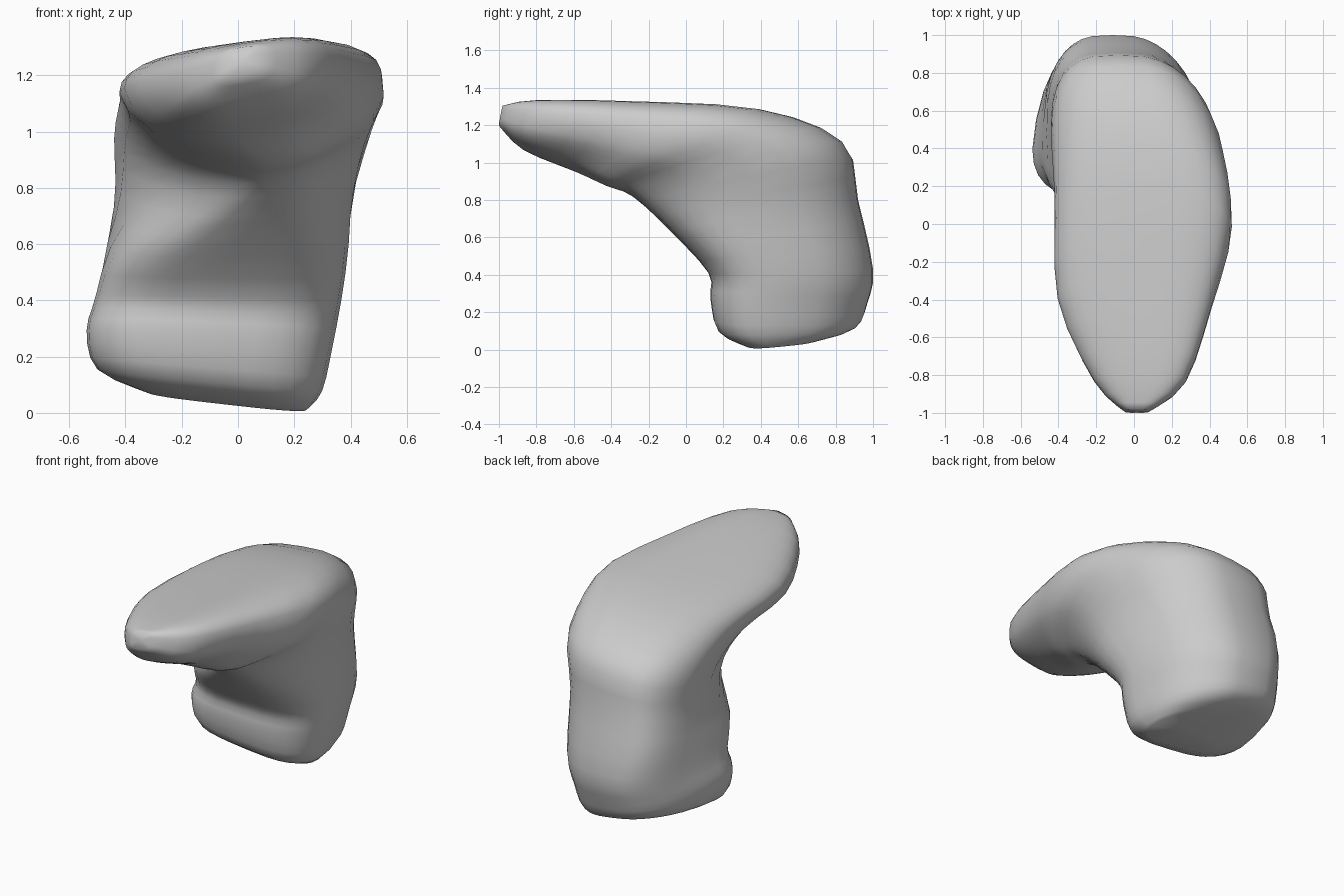
import bpy, bmesh, math

cube = bpy.data.objects.get("Cube")
if cube:
    bpy.data.objects.remove(cube, do_unlink=True)

# One plain stone colour
stone = bpy.data.materials.new("stone grey")
stone.use_nodes = True
grey = (0.6, 0.6, 0.6, 1)
stone.diffuse_color = grey
stone.node_tree.nodes["Principled BSDF"].inputs["Base Color"].default_value = grey

# Key sections from the foot, up the body and out along the overhang:
# inner y, inner z, outer y, outer z, left x, right x
key_sections = [
    (.32, .03, .72, .07, -.34, .25),
    (.17, .11, .91, .13, -.52, .31),
    (.13, .28, .97, .25, -.56, .35),
    (.12, .41, 1, .43, -.52, .38),
    (-.08, .63, .92, .8, -.45, .43),
    (-.29, .83, .84, 1.1, -.46, .53),
    (-.43, .89, .4, 1.27, -.44, .56),
    (-.6, .97, -.3, 1.31, -.42, .43),
    (-.87, 1.08, -.8, 1.32, -.22, .28),
    (-1, 1.2, -.98, 1.3, -.05, .08),
]


def rounded(value):
    """Push a sine or cosine outward so that the outline is a rounded box."""
    return math.copysign(abs(value) ** 0.62, value)


def ramp(value, start, end):
    """Smooth step from zero at the start to one at the end."""
    t = min(max((value - start) / (end - start), 0), 1)
    return t * t * (3 - 2 * t)


def spline(a, b, c, d, t):
    """Smooth curve from b to c, steered by the neighbours a and d."""
    bend = (2 * a - 5 * b + 4 * c - d) * t + (3 * b - 3 * c + d - a) * t * t
    return b + ((c - a) + bend) * t / 2


def blended_sections(keys, steps):
    """Fill in smooth sections between the key sections."""
    padded = [keys[0], *keys, keys[-1]]
    for group in zip(padded, padded[1:], padded[2:], padded[3:]):
        for step in range(steps):
            yield [spline(*values, step / steps) for values in zip(*group)]
    yield keys[-1]


def add_section(bm, section, sides=32):
    inner_y, inner_z, outer_y, outer_z, left, right = section
    width = right - left
    # The overhang narrows to a keel below; the body narrows towards its back
    keel = 0.45 * width * ramp(inner_z, 0.5, 0.85) * ramp(inner_z, 1.2, 0.9)
    hip = 0.18 * width * ramp(inner_z, 0.6, 0.3)
    back = 0.22 * width * ramp(outer_y, 0, 0.8)
    tilt = 0.12 * width * (inner_z - 0.5)
    ring = []
    for i in range(sides):
        angle = math.tau * i / sides
        across = rounded(math.cos(angle))
        out = (1 + rounded(math.sin(angle))) / 2
        under = keel * (1 - out) ** 3
        x_left = left + under + hip * out ** 2
        x_right = right - back * out ** 3 - under / 2
        x = x_left + (x_right - x_left) * (1 + across) / 2
        y = inner_y + (outer_y - inner_y) * out
        z = inner_z + (outer_z - inner_z) * out + tilt * across
        ring.append(bm.verts.new((x, y, z)))
    return ring


# Overhanging boulder, skinned through the sections
bm = bmesh.new()
rings = [add_section(bm, section) for section in blended_sections(key_sections, 3)]
for lower, upper in zip(rings, rings[1:]):
    for i in range(len(lower)):
        bm.faces.new((lower[i - 1], lower[i], upper[i], upper[i - 1]))

# Closed foot and tip
caps = [bm.faces.new(ring) for ring in (rings[0], rings[-1])]
bmesh.ops.poke(bm, faces=caps)
bmesh.ops.recalc_face_normals(bm, faces=bm.faces)
for face in bm.faces:
    face.smooth = True

mesh = bpy.data.meshes.new("overhanging_boulder")
bm.to_mesh(mesh)
bm.free()
mesh.materials.append(stone)
boulder = bpy.data.objects.new("overhanging_boulder", mesh)
bpy.context.collection.objects.link(boulder)
